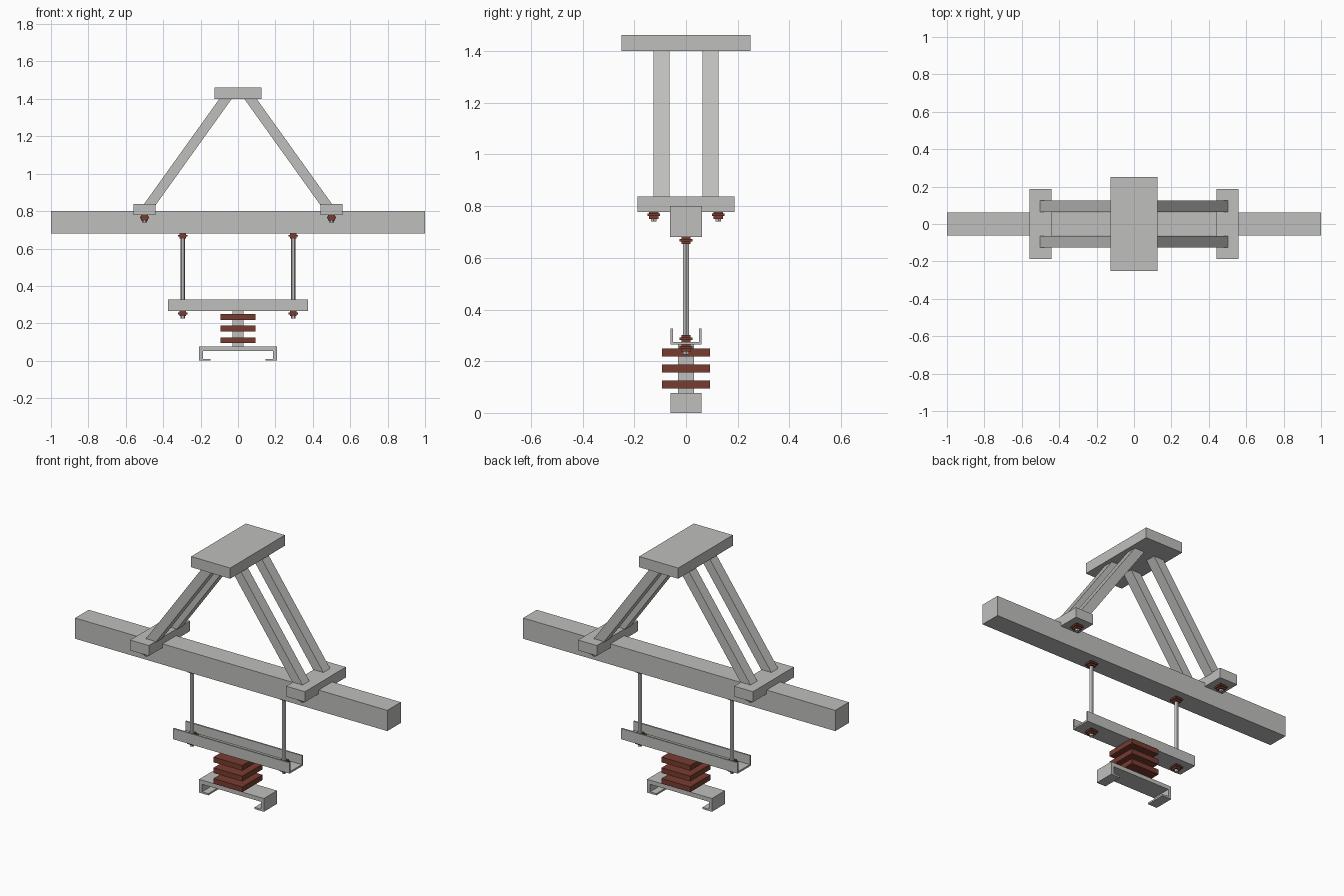
import bpy, bmesh, math
from mathutils import Vector

if "Cube" in bpy.data.objects:
    bpy.data.objects.remove(bpy.data.objects["Cube"])


def material(name, rgb):
    m = bpy.data.materials.new(name)
    m.diffuse_color = (*rgb, 1)
    m.use_nodes = True
    m.node_tree.nodes["Principled BSDF"].inputs["Base Color"].default_value = m.diffuse_color
    return m


GREY = material("galvanised grey", (0.52, 0.52, 0.51))
BROWN = material("insulator brown", (0.185, 0.045, 0.03))


def finish(name, bm, mat):
    bmesh.ops.recalc_face_normals(bm, faces=bm.faces[:])
    me = bpy.data.meshes.new(name)
    bm.to_mesh(me)
    bm.free()
    me.materials.append(mat)
    ob = bpy.data.objects.new(name, me)
    bpy.context.collection.objects.link(ob)
    return ob


def box(name, x, y, z, mat=GREY):
    bm = bmesh.new()
    bmesh.ops.create_cube(bm, size=1)
    for v in bm.verts:
        v.co = Vector([(a + b) / 2 + c * (b - a) for (a, b), c in zip((x, y, z), v.co)])
    return finish(name, bm, mat)


def block(name, cx, cy, w, z0, z1, mat=GREY):
    return box(name, (cx - w / 2, cx + w / 2), (cy - w / 2, cy + w / 2), (z0, z1), mat)


def extrude(name, pts, offset, mat=GREY):
    """Extrude a closed profile of 3D points along an offset."""
    bm = bmesh.new()
    face = bm.faces.new([bm.verts.new(p) for p in pts])
    new = bmesh.ops.extrude_face_region(bm, geom=[face])["geom"]
    bmesh.ops.translate(bm, vec=offset, verts=[v for v in new if isinstance(v, bmesh.types.BMVert)])
    bm.faces.ensure_lookup_table()
    return finish(name, bm, mat)


def rod(name, cx, cy, r, z0, z1):
    pts = [(cx + r * math.cos(i * math.pi / 3), cy + r * math.sin(i * math.pi / 3), z0) for i in range(6)]
    return extrude(name, pts, (0, 0, z1 - z0))


def nut(name, cx, cy, z, d):
    """Stacked washer and nut, growing from z in direction d."""
    for part, w, a, b in (("washer", 0.036, 0, 0.007), ("plate", 0.049, 0.007, 0.017),
                          ("nut", 0.036, 0.017, 0.027)):
        block(f"{name}_{part}", cx, cy, w, *sorted((z + d * a, z + d * b)), BROWN)


# main beam and top plate
box("main_beam", (-1, 1), (-0.062, 0.062), (0.68, 0.80))
box("top_plate", (-0.125, 0.125), (-0.25, 0.25), (1.40, 1.462))

for s in (-1, 1):
    # foot plates and sloping legs
    box("foot_plate", (s * 0.5 - 0.06, s * 0.5 + 0.06), (-0.187, 0.187), (0.778, 0.838))
    for t in (-1, 1):
        y0 = t * 0.095 - 0.031
        extrude("sloping_leg", [(s * 0.508, y0, 0.83), (s * 0.442, y0, 0.83),
                                (s * 0.03, y0, 1.405), (s * 0.096, y0, 1.405)], (0, 0.062, 0))
        nut("foot_bolt", s * 0.5, t * 0.125, 0.778, -1)
        rod("foot_bolt_tip", s * 0.5, t * 0.125, 0.0125, 0.74, 0.80)

    # hanger rods with nuts
    rod("hanger_rod", s * 0.295, 0, 0.0125, 0.225, 0.69)
    nut("upper_hanger_nut", s * 0.295, 0, 0.68, -1)
    nut("channel_top_nut", s * 0.295, 0, 0.275, 1)
    nut("channel_bottom_nut", s * 0.295, 0, 0.265, -1)

# hanging channel, open upward
w, t = 0.06, 0.009
extrude("hanging_channel", [(-0.373, y, z) for y, z in (
    (-w, 0.265), (w, 0.265), (w, 0.327), (w - t, 0.327), (w - t, 0.275),
    (-w + t, 0.275), (-w + t, 0.327), (-w, 0.327))], (0.746, 0, 0))

# insulator stack
block("insulator_core", 0, 0, 0.06, 0.07, 0.27)
for z in (0.095, 0.157, 0.219):
    block("insulator_disc", 0, 0, 0.185, z, z + 0.03, BROWN)

# rail clip with inward lips
half = [(0.208, 0.077), (0.208, 0), (0.148, 0), (0.148, 0.01), (0.188, 0.01), (0.188, 0.053)]
prof = half + [(-x, z) for x, z in reversed(half)]
extrude("rail_clip", [(x, -0.06, z) for x, z in prof], (0, 0.12, 0))
